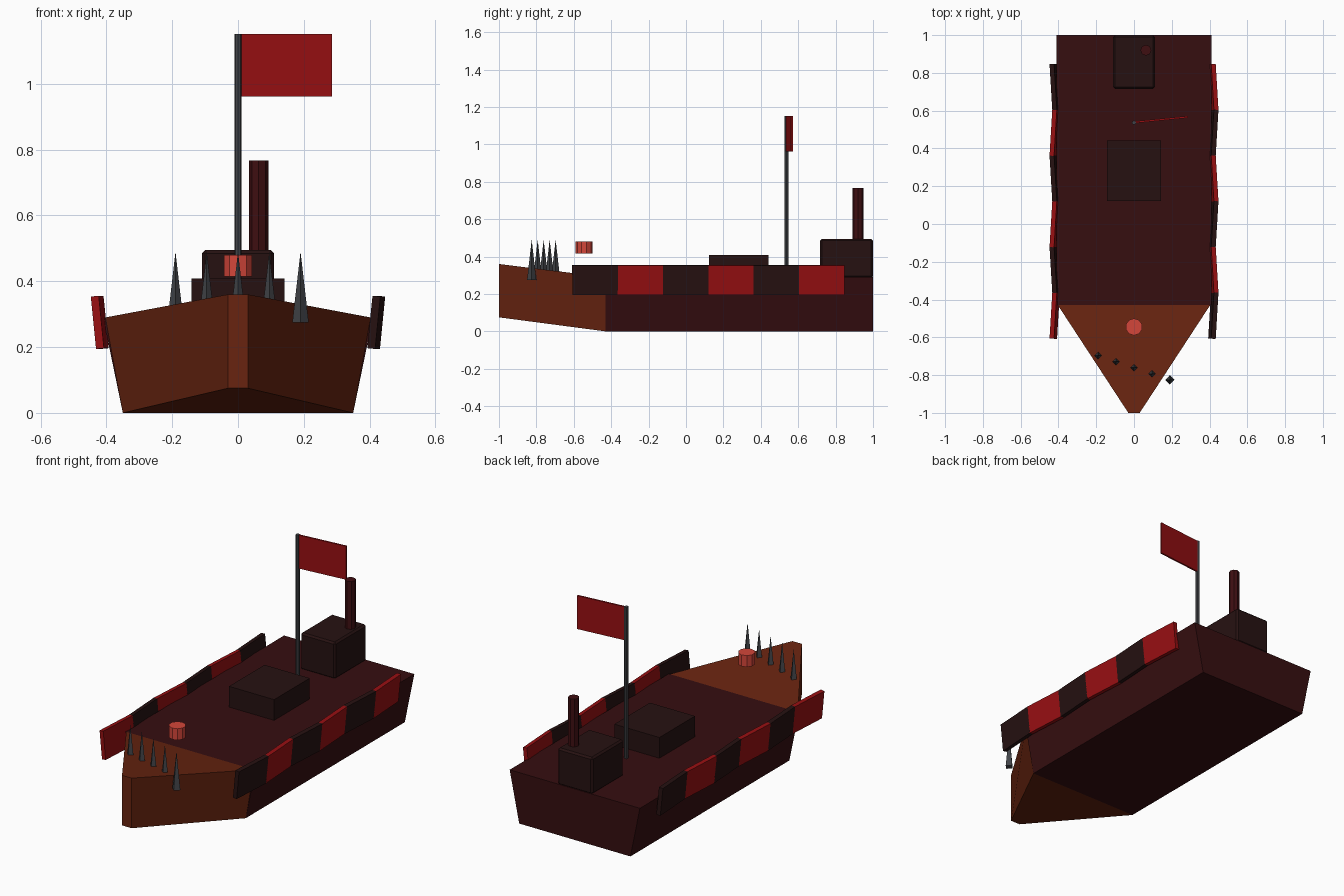
import bpy, bmesh, math
from mathutils import Matrix, Euler, Vector

if "Cube" in bpy.data.objects:
    bpy.data.objects.remove(bpy.data.objects["Cube"])


def material(name, r, g, b):
    m = bpy.data.materials.new(name)
    lin = [((c / 255 + 0.055) / 1.055) ** 2.4 if c > 10 else c / 255 / 12.92 for c in (r, g, b)]
    m.diffuse_color = (*lin, 1)
    m.use_nodes = True
    m.node_tree.nodes["Principled BSDF"].inputs["Base Color"].default_value = m.diffuse_color
    return m


HULL = material("dark maroon", 54, 14, 16)
BOW = material("rust brown", 104, 36, 16)
RED = material("deep red", 152, 15, 18)
BLACK = material("charred black", 38, 17, 17)
STACK = material("stack maroon", 62, 14, 17)
DRUM = material("bright red", 212, 70, 58)
STEEL = material("dark steel", 66, 68, 72)


def finish(name, bm, mat):
    bmesh.ops.recalc_face_normals(bm, faces=bm.faces)
    me = bpy.data.meshes.new(name)
    bm.to_mesh(me)
    bm.free()
    me.materials.append(mat)
    ob = bpy.data.objects.new(name, me)
    bpy.context.collection.objects.link(ob)
    return ob


def box(name, center, size, mat, rot=(0, 0, 0), bevel=0):
    bm = bmesh.new()
    bmesh.ops.create_cube(bm, size=1, matrix=Matrix.Diagonal((*size, 1)))
    if bevel:
        bmesh.ops.bevel(bm, geom=bm.edges[:], offset=bevel, segments=1, affect='EDGES')
    ob = finish(name, bm, mat)
    ob.location, ob.rotation_euler = center, rot
    return ob


def cone(name, x, y, z0, z1, r0, r1, sides, mat):
    bm = bmesh.new()
    bmesh.ops.create_cone(bm, cap_ends=True, segments=sides, radius1=r0, radius2=r1, depth=z1 - z0)
    ob = finish(name, bm, mat)
    ob.location = (x, y, (z0 + z1) / 2)
    return ob


def loft(name, sections, mat):
    """Join two (y, bottom z, top z, bottom half width, top half width) sections."""
    bm = bmesh.new()
    rings = []
    for y, zb, zt, wb, wt in sections:
        pts = ((-wb, zb), (wb, zb), (wt, zt), (-wt, zt))
        rings.append([bm.verts.new((x, y, z)) for x, z in pts])
    a, b = rings
    bm.faces.new(a)
    bm.faces.new(b)
    for i in range(4):
        j = (i + 1) % 4
        bm.faces.new((a[i], a[j], b[j], b[i]))
    return finish(name, bm, mat)


# Hull and bow
loft("hull", [(-0.43, 0, 0.29, 0.35, 0.41), (1.0, 0, 0.29, 0.35, 0.41)], HULL)
loft("bow", [(-1.0, 0.075, 0.36, 0.03, 0.03), (-0.43, 0, 0.29, 0.35, 0.403)], BOW)

# Zigzag armour plates, alternating colours on both sides
for side, label in ((1, "right"), (-1, "left")):
    for i in range(6):
        y = -0.485 + i * 0.242
        dark = (i % 2 == 0) == (side == 1)
        turn = -0.06 if dark == (side == 1) else 0.06
        if side == -1:
            turn = 0.06 if dark else -0.06
        box(f"{label}_plate_{i + 1}", (side * 0.42, y, 0.275), (0.024, 0.245, 0.16),
            BLACK if dark else RED, (0, side * 0.1, turn))

# Deck houses
box("cabin", (0, 0.858, 0.39), (0.22, 0.284, 0.21), BLACK, bevel=0.01)
box("hatch", (0, 0.282, 0.345), (0.284, 0.32, 0.126), BLACK)
cone("smokestack", 0.063, 0.92, 0.48, 0.767, 0.029, 0.029, 8, STACK)

# Flag on its pole
cone("flagpole", 0, 0.537, 0.28, 1.152, 0.011, 0.011, 8, STEEL)
box("flag", (0.145, 0.553, 1.056), (0.282, 0.01, 0.19), RED, (0, 0, 0.1))

# Floating drum above the bow
cone("drum", 0, -0.545, 0.415, 0.48, 0.045, 0.045, 10, DRUM)

# Row of bow spikes
for i in range(5):
    cone(f"spike_{i + 1}", -0.19 + i * 0.095, -0.697 - i * 0.032, 0.274, 0.49, 0.025, 0.0, 4, STEEL)
